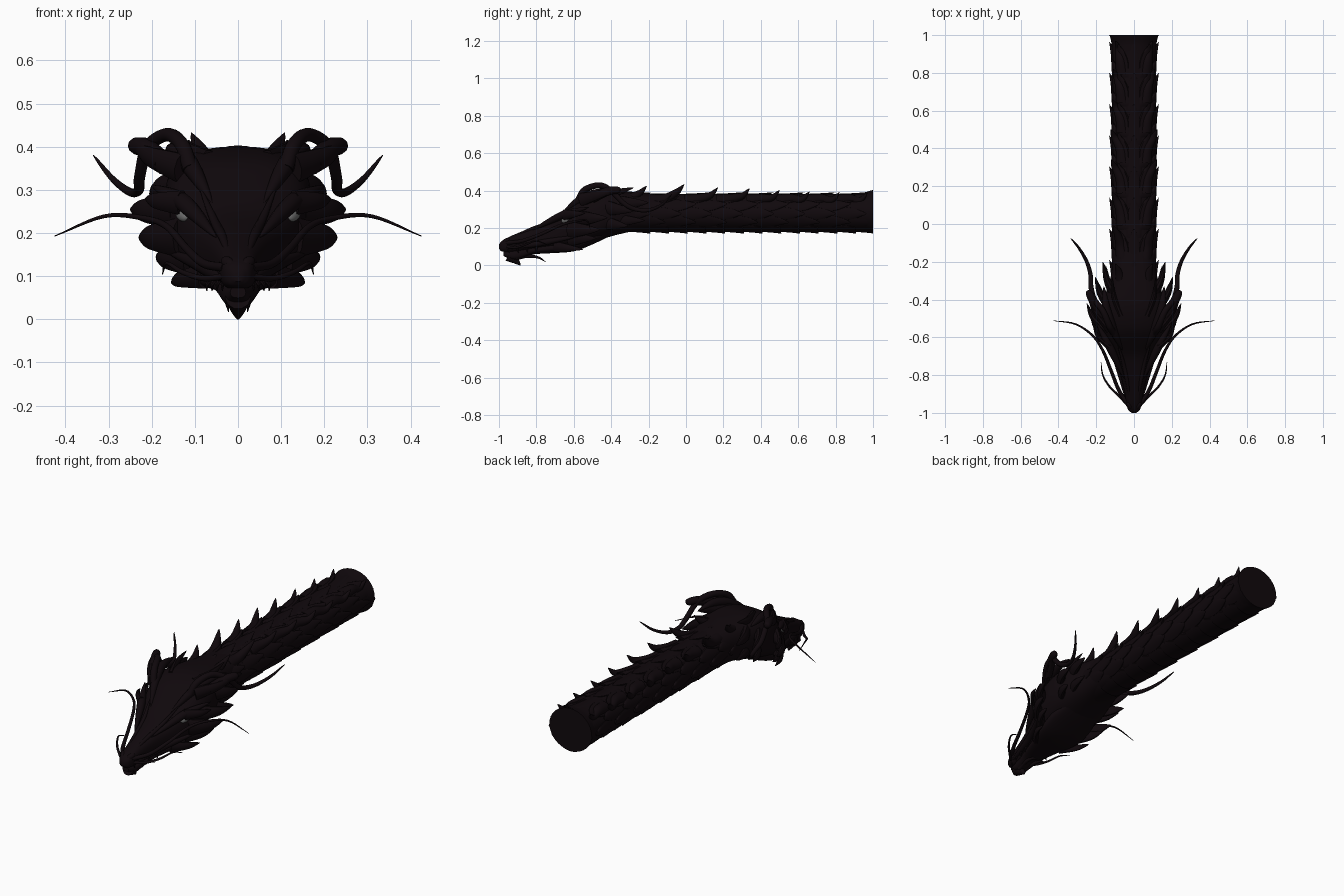
import bpy, bmesh, math
from mathutils import Vector

def material(name, col):
    m = bpy.data.materials.new(name)
    m.diffuse_color = (*col, 1)
    return m

DARK = material("dark_hide", (0.005, 0.0025, 0.0037))
GREY = material("eye_grey", (0.15, 0.15, 0.15))

def finish(bm, name, mat=DARK, angle=40):
    bmesh.ops.recalc_face_normals(bm, faces=bm.faces)
    me = bpy.data.meshes.new(name)
    bm.to_mesh(me)
    bm.free()
    me.materials.append(mat)
    me.shade_smooth()
    me.set_sharp_from_angle(angle=math.radians(angle))
    ob = bpy.data.objects.new(name, me)
    bpy.context.collection.objects.link(ob)
    return ob

def skin(bm, rings):
    n = len(rings[0])
    for a, b in zip(rings, rings[1:]):
        for i in range(n):
            bm.faces.new((a[i], a[(i + 1) % n], b[(i + 1) % n], b[i]))
    bm.faces.new(rings[0])
    bm.faces.new(rings[-1])

def smooth_path(pts, steps):
    # Catmull-Rom sampling of vectors of any size
    p = [Vector(q) for q in pts]
    p = [2 * p[0] - p[1]] + p + [2 * p[-1] - p[-2]]
    out = []
    for k in range(1, len(p) - 2):
        a, b, c, d = p[k - 1:k + 3]
        for s in range(steps):
            t = s / steps
            out.append(0.5 * (2 * b + (c - a) * t + (2 * a - 5 * b + 4 * c - d) * t * t
                              + (3 * b - a - 3 * c + d) * t ** 3))
    return out + [p[-2]]

def loft(name, sections, e=2.4, n=40, steps=4):
    # sections: (y, bottom z, top z, half width)
    bm = bmesh.new()
    rings = []
    for y, zb, zt, w in smooth_path(sections, steps):
        ring = []
        for i in range(n):
            a = 2 * math.pi * i / n
            c, s = math.cos(a), math.sin(a)
            ring.append(bm.verts.new((
                w * math.copysign(abs(c) ** (2 / e), c), y,
                (zb + zt) / 2 + (zt - zb) / 2 * math.copysign(abs(s) ** (2 / e), s))))
        rings.append(ring)
    skin(bm, rings)
    return finish(bm, name)

def tube(bm, pts, r, side=1, power=0.7, flat=1.0, n=10, steps=6, both=False):
    # tapering curved spike; flat squashes it across, both tapers each end
    path = smooth_path([(x * side, y, z) for x, y, z in pts], steps)
    rings = []
    last = len(path) - 1
    for k, p in enumerate(path):
        t = (path[min(k + 1, last)] - path[max(k - 1, 0)]).normalized()
        u = t.cross(Vector((0, 0, 1)))
        u = u.normalized() if u.length > 0.05 else Vector((1, 0, 0))
        v = u.cross(t)
        rad = math.sin(math.pi * k / last) if both else (1 - k / last)
        rad = max(r * max(rad, 0) ** power, 0.0012)
        rings.append([bm.verts.new(p + u * math.cos(a) * rad * flat + v * math.sin(a) * rad)
                      for a in (2 * math.pi * i / n for i in range(n))])
    skin(bm, rings)

def pair(name, strands, **kw):
    bm = bmesh.new()
    for pts, r in strands:
        for side in (1, -1):
            tube(bm, pts, r, side, **kw)
    return finish(bm, name)

# neck core
ZC, RX, RZ = 0.28, 0.108, 0.098
loft("neck_core", [(-0.35, 0.19, 0.385, 0.104), (0, 0.182, 0.378, 0.108),
                   (0.5, 0.182, 0.378, 0.109), (0.9, 0.18, 0.385, 0.115), (1.0, 0.171, 0.403, 0.128)], e=2)

# overlapping scale leaf wrapped on the neck; theta 0 = up
def leaf(bm, y0, theta, length, half, lift, point=0.6, nu=8, nt=10):
    grid = []
    for j in range(nt + 1):
        t = j / nt
        w = half * (1 - point * max(0, (t - 0.4) / 0.6) ** 2)
        row = []
        for i in range(nu + 1):
            u = 2 * i / nu - 1
            a = theta + u * w
            h = -0.006 if abs(u) == 1 or j == 0 else lift * (0.25 + 0.75 * t * t) * (1 - 0.6 * u * u)
            y = min(y0 + length * t - 0.25 * length * point * t * u * u, 1.0)
            row.append(bm.verts.new(((RX + h) * math.sin(a), y, ZC + (RZ + h) * math.cos(a))))
        grid.append(row)
    # rear lip folding back to the neck
    grid.append([bm.verts.new((RX * math.sin(a), v.co.y - 0.025, ZC + RZ * math.cos(a)))
                 for v, a in ((v, math.atan2(v.co.x / RX, (v.co.z - ZC) / RZ)) for v in grid[-1])])
    for r0, r1 in zip(grid, grid[1:]):
        for i in range(nu):
            bm.faces.new((r0[i], r0[i + 1], r1[i + 1], r1[i]))

bm = bmesh.new()
for row, (deg, lift) in enumerate(((0, 0.013), (66, 0.024), (92, 0.024), (116, 0.018))):
    for k in range(9):
        for s in (1, -1) if deg else (1,):
            y = -0.42 + 0.165 * k + 0.08 * (row % 2)
            if y < 0.92:
                leaf(bm, y, s * math.radians(deg), 0.23, math.radians(27), lift, point=0.7)
finish(bm, "side_scales")

# belly plates
bm = bmesh.new()
for k in range(13):
    leaf(bm, -0.32 + 0.1 * k, math.pi, 0.13, math.radians(58), 0.013, point=0.2, nu=14)
finish(bm, "belly_plates")

# two rows of swept back spines on broad scales, shrinking toward the cut end
bm = bmesh.new()
for x, y, z in ((0.1, -0.21, 0.425), (0.108, -0.01, 0.432), (0.115, 0.17, 0.415), (0.12, 0.34, 0.411),
                (0.122, 0.5, 0.402), (0.115, 0.66, 0.394), (0.11, 0.82, 0.39), (0.1, 0.97, 0.388)):
    for s in (1, -1):
        leaf(bm, y - 0.21, s * math.radians(38), 0.19, math.radians(30), 0.026, point=0.7)
        tube(bm, [(0.058, y - 0.17, 0.342), (0.07, y - 0.1, 0.355), (x - 0.018, y - 0.04, z - 0.04),
                  (x, y, z)], 0.038, s, power=0.7)
finish(bm, "back_spines")

# skull and lower jaw
loft("skull", [(-1.0, 0.088, 0.112, 0.012), (-0.985, 0.075, 0.13, 0.03), (-0.95, 0.07, 0.15, 0.042),
               (-0.9, 0.072, 0.172, 0.048), (-0.8, 0.08, 0.212, 0.072), (-0.7, 0.088, 0.255, 0.108),
               (-0.62, 0.095, 0.32, 0.145), (-0.55, 0.11, 0.37, 0.165), (-0.45, 0.14, 0.398, 0.17),
               (-0.35, 0.168, 0.398, 0.145), (-0.25, 0.185, 0.39, 0.117), (-0.1, 0.185, 0.378, 0.104)], e=2.7)
loft("lower_jaw", [(-0.975, 0.05, 0.075, 0.018), (-0.93, 0.03, 0.08, 0.034), (-0.88, 0.035, 0.09, 0.042),
                   (-0.82, 0.058, 0.1, 0.058), (-0.72, 0.065, 0.12, 0.085), (-0.6, 0.075, 0.14, 0.125),
                   (-0.5, 0.112, 0.18, 0.13), (-0.4, 0.16, 0.21, 0.1)], e=2.5)

# chin beard
bm = bmesh.new()
tube(bm, [(0, -0.95, 0.05), (0, -0.91, 0.025), (0, -0.885, 0.0)], 0.03)
for s in (1, -1):
    tube(bm, [(0.015, -0.91, 0.04), (0.022, -0.85, 0.05), (0.025, -0.79, 0.042), (0.022, -0.75, 0.018)], 0.014, s)
finish(bm, "chin_beard")

# horns: arch out of the crown, drop, then sweep back and up
pair("horns", [([(0.11, -0.575, 0.35), (0.13, -0.54, 0.405), (0.165, -0.46, 0.428), (0.21, -0.4, 0.398),
                 (0.228, -0.33, 0.33), (0.23, -0.27, 0.3), (0.25, -0.2, 0.295), (0.29, -0.13, 0.325),
                 (0.335, -0.075, 0.38)], 0.018)], power=0.45, n=12)

# long and short whiskers
pair("long_whiskers", [([(0.03, -0.96, 0.12), (0.08, -0.88, 0.13), (0.12, -0.78, 0.165), (0.165, -0.67, 0.215),
                         (0.22, -0.59, 0.235), (0.31, -0.53, 0.239), (0.425, -0.512, 0.193)], 0.011)], power=0.5)
pair("short_whiskers", [([(0.03, -0.96, 0.1), (0.08, -0.91, 0.095), (0.13, -0.86, 0.11),
                          (0.165, -0.8, 0.13), (0.175, -0.73, 0.105)], 0.008)], power=0.5)

# brow, snout and cheek ridges
pair("face_ridges", [
    ([(0.05, -0.82, 0.19), (0.105, -0.7, 0.25), (0.14, -0.63, 0.28), (0.2, -0.52, 0.31)], 0.021),
    ([(0.015, -0.97, 0.13), (0.035, -0.84, 0.188), (0.055, -0.74, 0.228), (0.09, -0.62, 0.31)], 0.011),
    ([(0.03, -0.97, 0.09), (0.06, -0.83, 0.11), (0.095, -0.72, 0.13), (0.17, -0.56, 0.16)], 0.018),
    ([(0.06, -0.67, 0.27), (0.11, -0.56, 0.355), (0.145, -0.45, 0.39), (0.16, -0.33, 0.385)], 0.024)], both=True)

# frill of blades behind the cheeks and crown
frill = [((0.07, -0.42, 0.33), (0.165, -0.2, 0.335), 0.055), ((0.11, -0.46, 0.31), (0.205, -0.28, 0.29), 0.05),
         ((0.13, -0.56, 0.35), (0.245, -0.36, 0.41), 0.036), ((0.14, -0.57, 0.25), (0.25, -0.42, 0.255), 0.045),
         ((0.13, -0.62, 0.19), (0.23, -0.46, 0.19), 0.048), ((0.11, -0.62, 0.14), (0.19, -0.48, 0.145), 0.04),
         ((0.08, -0.7, 0.1), (0.155, -0.55, 0.085), 0.03), ((0.13, -0.65, 0.27), (0.215, -0.54, 0.28), 0.03),
         ((0.07, -0.48, 0.36), (0.115, -0.28, 0.415), 0.034), ((0.1, -0.46, 0.23), (0.19, -0.31, 0.21), 0.045),
         ((0.08, -0.42, 0.24), (0.15, -0.22, 0.24), 0.045)]
pair("frill_blades", [([a, (a[0] * 0.4 + b[0] * 0.6 + 0.01, (a[1] + b[1]) / 2, (a[2] + b[2]) / 2), b], r)
                      for a, b, r in frill], flat=0.6, power=0.7)

# blunt knobs at the crown corners
pair("crown_knobs", [([(0.17, -0.5, 0.36), (0.21, -0.42, 0.395), (0.235, -0.37, 0.402), (0.24, -0.35, 0.4)],
                      0.026)], power=0.25)

# teeth
pair("teeth", [([(0.03 + 0.011 * k, -0.95 + 0.05 * k, 0.095), (0.036 + 0.012 * k, -0.95 + 0.05 * k, 0.08),
                 (0.036 + 0.012 * k, -0.945 + 0.05 * k, 0.066)], 0.007) for k in range(4)], n=6, steps=2)

# eyes and nostrils
def balls(name, loc, size, mat):
    bm = bmesh.new()
    for s in (1, -1):
        for v in bmesh.ops.create_uvsphere(bm, u_segments=16, v_segments=10, radius=1)["verts"]:
            x, y, z = (c * k for c, k in zip(v.co, size))
            v.co = (s * (loc[0] + x + y * 0.45), loc[1] + y, loc[2] + z + y * 0.3)
    finish(bm, name, mat)

balls("eyes", (0.13, -0.646, 0.243), (0.012, 0.021, 0.015), GREY)
balls("nostrils", (0.024, -0.962, 0.132), (0.013, 0.02, 0.013), DARK)
